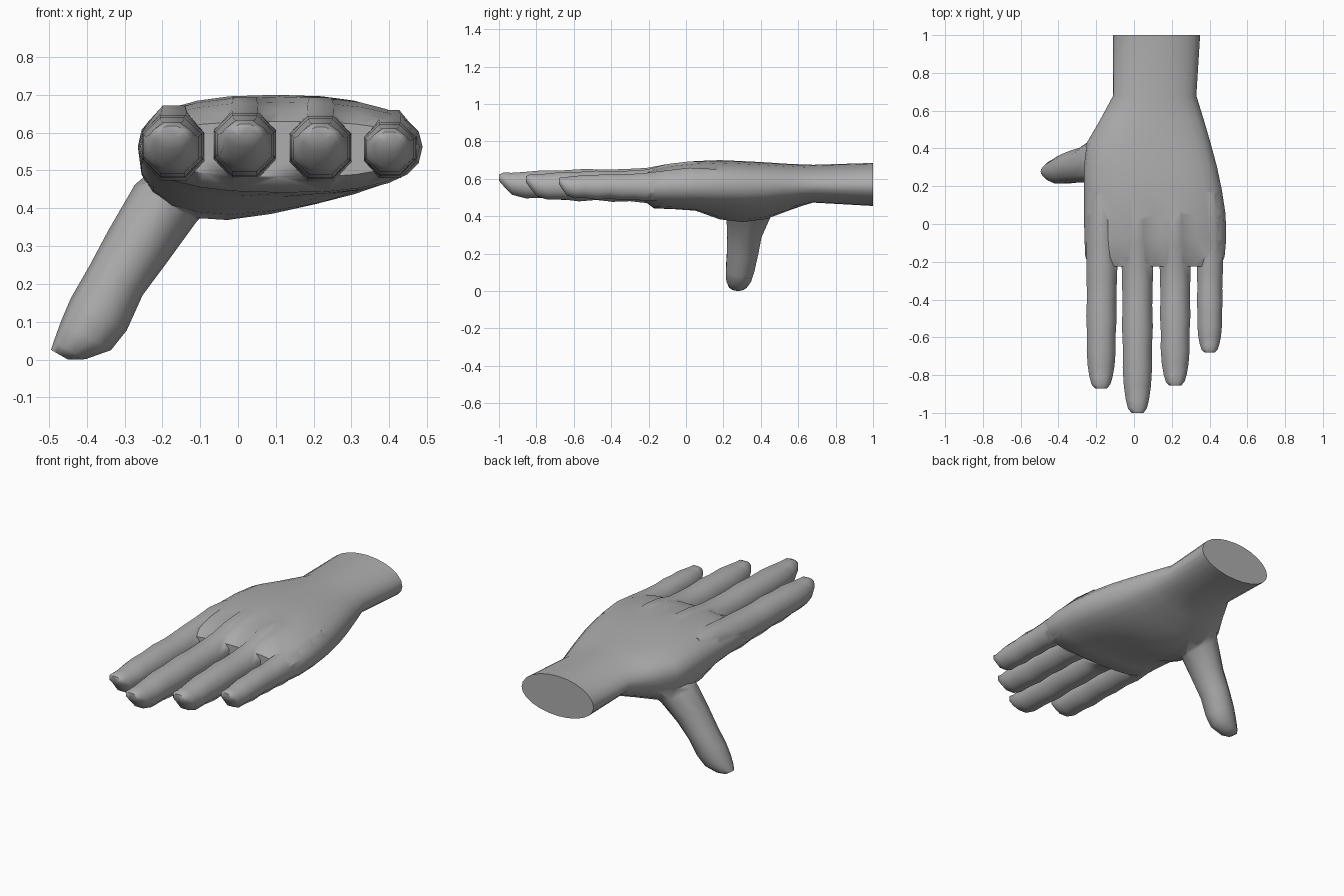
import bpy, bmesh, math
from mathutils import Vector

if "Cube" in bpy.data.objects:
    bpy.data.objects.remove(bpy.data.objects["Cube"])

grey = bpy.data.materials.new("plain grey")
grey.diffuse_color = (0.42, 0.42, 0.42, 1)
grey.use_nodes = True
grey.node_tree.nodes["Principled BSDF"].inputs["Base Color"].default_value = grey.diffuse_color


def loft(name, rings):
    """Skin a list of equal-length point rings and cap both ends."""
    bm = bmesh.new()
    loops = [[bm.verts.new(p) for p in ring] for ring in rings]
    n = len(loops[0])
    for a, b in zip(loops, loops[1:]):
        for i in range(n):
            j = (i + 1) % n
            bm.faces.new((a[i], a[j], b[j], b[i]))
    bm.faces.new(loops[0])
    bm.faces.new(loops[-1])
    bmesh.ops.recalc_face_normals(bm, faces=bm.faces)
    mesh = bpy.data.meshes.new(name)
    bm.to_mesh(mesh)
    bm.free()
    mesh.materials.append(grey)
    ob = bpy.data.objects.new(name, mesh)
    bpy.context.collection.objects.link(ob)
    return ob


def spow(v, p):
    return math.copysign(abs(v) ** p, v)


def palm_ring(y, xl, xr, zt, zbl, zbr, p, n=24, mid=0.578):
    """Rounded section whose underside is deeper on the thumb side."""
    pts = []
    for i in range(n):
        t = 2 * math.pi * i / n
        c, s = spow(math.cos(t), p), spow(math.sin(t), p)
        u = (c + 1) / 2
        u = u * u * (3 - 2 * u)
        bottom = zbl + (zbr - zbl) * u
        z = mid + s * ((zt - mid) if s > 0 else (mid - bottom))
        pts.append(((xl + xr) / 2 + c * (xr - xl) / 2, y, z))
    return pts


# wrist and palm: y, left x, right x, top z, underside z (thumb side, outer side), roundness
hand = loft("hand", [palm_ring(*s) for s in (
    (1.00, -0.11, 0.35, 0.700, 0.470, 0.470, 1.0),
    (0.68, -0.11, 0.33, 0.690, 0.488, 0.488, 1.0),
    (0.55, -0.18, 0.37, 0.695, 0.430, 0.470, 0.9),
    (0.43, -0.25, 0.405, 0.703, 0.375, 0.450, 0.85),
    (0.30, -0.265, 0.44, 0.710, 0.355, 0.445, 0.82),
    (0.18, -0.265, 0.465, 0.715, 0.375, 0.445, 0.82),
    (0.05, -0.265, 0.485, 0.710, 0.440, 0.450, 0.82),
    (-0.08, -0.262, 0.488, 0.695, 0.458, 0.450, 0.8),
    (-0.17, -0.258, 0.480, 0.675, 0.458, 0.455, 0.8),
    (-0.225, -0.24, 0.460, 0.645, 0.500, 0.495, 0.8))])

# finger profile: fraction of length, width, top and bottom, all relative to the radius
PROFILE = ((0.00, 1.00, 1.05, -1.10), (0.14, 0.97, 0.98, -0.98),
           (0.28, 0.94, 0.94, -1.02), (0.42, 0.98, 0.98, -0.90),
           (0.56, 0.92, 0.90, -0.99), (0.70, 0.93, 0.90, -0.86),
           (0.82, 0.86, 0.80, -0.88), (0.91, 0.74, 0.74, -0.66),
           (0.97, 0.60, 0.74, -0.10), (1.00, 0.38, 0.62, 0.22))


def finger(name, root_x, tip_x, tip_y, zc, r, knuckle):
    root_y = -0.21

    def ring(x, y, w, top, bot, n=8):
        pts = []
        for i in range(n):
            t = 2 * math.pi * (i + 0.5) / n
            h = (top - bot) / 2
            pts.append((x + w * 1.05 * math.cos(t), y,
                        zc + (top + bot) / 2 + h * 1.06 * math.sin(t)))
        return pts

    # buried end and raised knuckle
    rings = [ring(root_x, 0.16, r * 0.6, knuckle - 0.012 - zc, -0.3 * r),
             ring(root_x, 0.02, r * 0.85, knuckle - zc - 0.004, -0.6 * r),
             ring(root_x, -0.10, r * 0.98, knuckle - 0.018 - zc, -r)]
    for f, w, top, bot in PROFILE:
        rings.append(ring(root_x + (tip_x - root_x) * f,
                          root_y + (tip_y - root_y) * f, w * r, top * r, bot * r))
    return loft(name, rings)


parts = [
    finger("index_finger", -0.170, -0.175, -0.87, 0.580, 0.085, 0.692),
    finger("middle_finger", 0.018, 0.018, -1.00, 0.585, 0.086, 0.714),
    finger("ring_finger", 0.218, 0.218, -0.855, 0.577, 0.085, 0.714),
    finger("little_finger", 0.402, 0.400, -0.68, 0.573, 0.072, 0.680)]

# thumb: centre x, y, z, half width across, half width along y
side = Vector((0.87, 0, -0.5))
thumb_rings = []
for x, y, z, a, b in (
        (-0.08, 0.36, 0.530, 0.09, 0.20), (-0.19, 0.335, 0.430, 0.095, 0.125),
        (-0.265, 0.312, 0.315, 0.088, 0.096), (-0.322, 0.303, 0.225, 0.08, 0.088),
        (-0.368, 0.290, 0.135, 0.085, 0.080), (-0.402, 0.282, 0.078, 0.076, 0.070),
        (-0.445, 0.278, 0.040, 0.048, 0.050), (-0.472, 0.278, 0.028, 0.026, 0.025)):
    thumb_rings.append([Vector((x, y, z)) + side * a * math.cos(k * math.pi / 5)
                        + Vector((0, b * math.sin(k * math.pi / 5), 0))
                        for k in range(10)])
parts.append(loft("thumb", thumb_rings))

# fuse everything into one skin
bpy.context.view_layer.objects.active = hand
for part in parts:
    mod = hand.modifiers.new("join", 'BOOLEAN')
    mod.operation = 'UNION'
    mod.solver = 'EXACT'
    mod.object = part
    bpy.ops.object.modifier_apply(modifier=mod.name)
    bpy.data.objects.remove(part)

# settle the model exactly on the ground
low = min(v.co.z for v in hand.data.vertices)
for v in hand.data.vertices:
    v.co.z -= low
hand.select_set(True)
bpy.ops.object.shade_smooth_by_angle(angle=math.radians(55))
